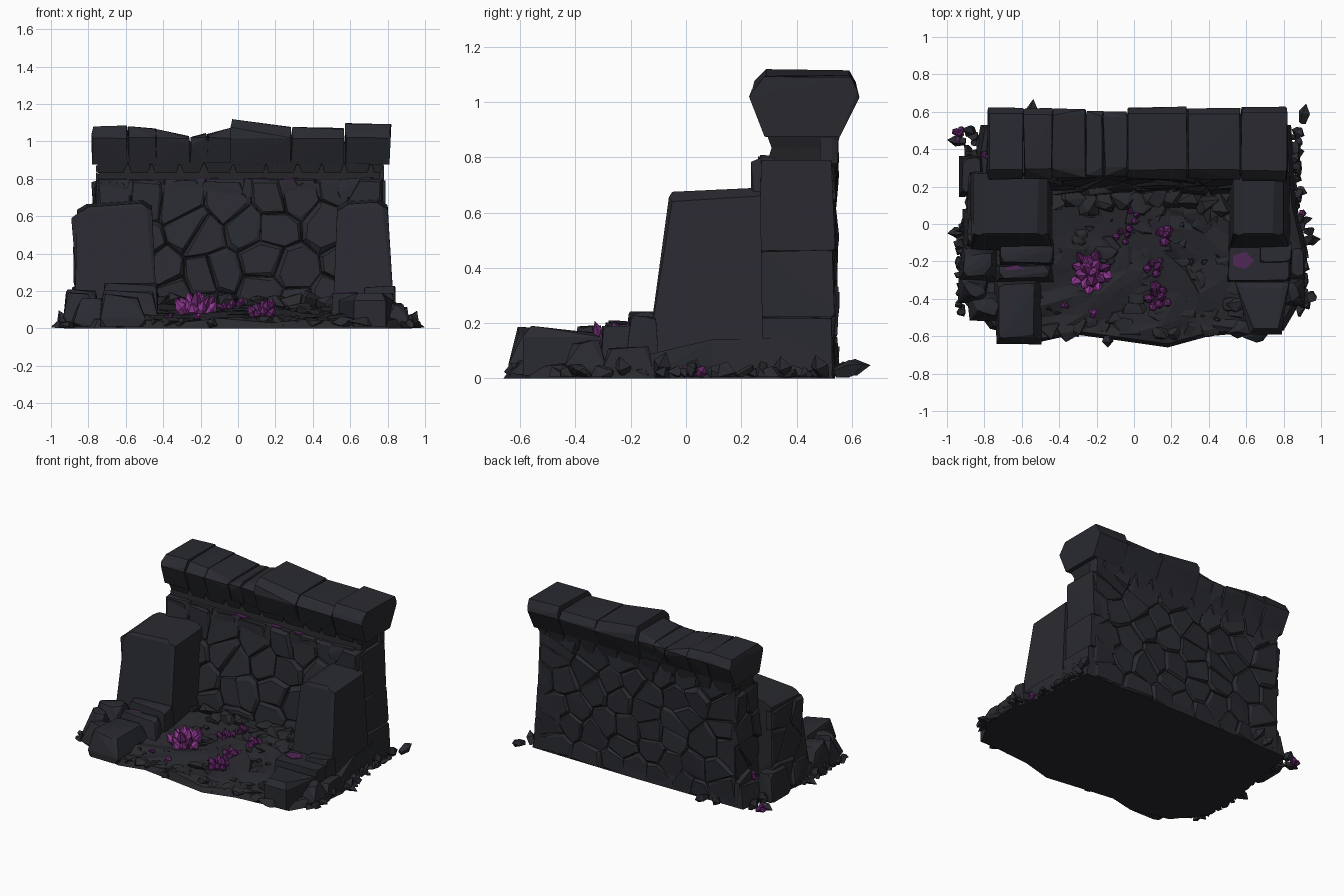
import bpy, bmesh, math, random
from mathutils import Vector as V

if "Cube" in bpy.data.objects:
    bpy.data.objects.remove(bpy.data.objects["Cube"])
U = random.Random(11).uniform
new = bmesh.new

def mat(name, *rgb):
    m = bpy.data.materials.new(name)
    m.diffuse_color = (*rgb, 1)
    m.use_nodes = True
    m.node_tree.nodes["Principled BSDF"].inputs["Base Color"].default_value = m.diffuse_color
    return m

STONE = mat("charcoal_stone", 0.0225, 0.0232, 0.0300)
FLOOR = mat("dark_floor_stone", 0.0215, 0.022, 0.0275)
MORTAR = mat("black_mortar", 0.016, 0.016, 0.019)
BRIGHT = mat("bright_violet_crystal", 0.27, 0.04, 0.28)
DEEP = mat("deep_violet_crystal", 0.115, 0.018, 0.125)
STAIN = mat("dull_violet_stain", 0.085, 0.02, 0.095)

def solid(bm, pts, mi=0):
    """Add one convex chunk."""
    r = bmesh.ops.convex_hull(bm, input=[bm.verts.new(p) for p in pts])
    for f in r["geom"]:
        if isinstance(f, bmesh.types.BMFace):
            f.material_index = mi
    dead = {v for v in r["geom_interior"] + r["geom_unused"] if isinstance(v, bmesh.types.BMVert)}
    bmesh.ops.delete(bm, geom=list(dead), context='VERTS')

def finish(name, bm, *mats):
    bmesh.ops.dissolve_limit(bm, angle_limit=0.02, verts=bm.verts[:], edges=bm.edges[:], delimit={'MATERIAL'})
    bmesh.ops.recalc_face_normals(bm, faces=bm.faces[:])
    me = bpy.data.meshes.new(name)
    bm.to_mesh(me)
    bm.free()
    for m in mats:
        me.materials.append(m)
    bpy.context.collection.objects.link(bpy.data.objects.new(name, me))

def block(bm, x0, x1, y0, y1, z0, z1, taper=0.0, c=0.015, j=0.008):
    """Chipped box: every corner is cut into three points."""
    pts = []
    for i in range(8):
        a, b, t = i & 1, i >> 1 & 1, i >> 2
        p = V(((x0 + taper * t, x1 - taper * t)[a], (y0 + taper * t, y1 - taper * t)[b], (z0, z1)[t]))
        p += V((U(-j, j), U(-j, j), U(-j, j) * t))
        for k in range(3):
            q = p.copy()
            q[k] += c * U(.5, 1.8) * (-1 if (a, b, t)[k] else 1)
            pts.append(q)
    solid(bm, pts)

def rock(bm, x, y, z, rx, ry, rz, n=9):
    ds = [V((U(-1, 1), U(-1, 1), U(-.8, 1))).normalized() for _ in range(n)]
    solid(bm, [(x + d.x * rx, y + d.y * ry, max(.004, z + d.z * rz)) for d in ds])

def spike(bm, base, d, length, r, mi=0, sides=5):
    b, d = V(base), V(d).normalized()
    s = d.orthogonal().normalized()
    t = d.cross(s)
    pts = [b + d * length]
    for h, k in ((0, .6), (.55, 1)):
        for i in range(sides):
            a = i * math.tau / sides + .4
            pts.append(b + d * length * h + (s * math.cos(a) + t * math.sin(a)) * r * k)
    solid(bm, [(p.x, p.y, max(p.z, .002)) for p in pts], mi)

def clip(poly, m, n):
    out = []
    for p, q in zip(poly, poly[1:] + poly[:1]):
        a, b = (p - m).dot(n), (q - m).dot(n)
        if a <= 0:
            out.append(p)
        if a * b < 0:
            out.append(p + (q - p) * (a / (a - b)))
    return out

def stones(bm, u, v, nu, nv, place, depth):
    """Irregular masonry: cells around jittered seeds, each a bevelled, tilted stone."""
    du, dv = (u[1] - u[0]) / nu, (v[1] - v[0]) / nv
    seeds = [V((u[0] + (i + .5 + (j % 2 - .5) * .4 + U(-.42, .42)) * du,
                v[0] + (j + .5 + U(-.36, .36)) * dv)) for i in range(nu) for j in range(nv)]
    for s in seeds:
        poly = [V((u[a], v[b])) for a, b in ((0, 0), (1, 0), (1, 1), (0, 1))]
        for o in seeds:
            if o is not s:
                poly = clip(poly, (s + o) / 2 + (s - o).normalized() * .0015, o - s)
        if len(poly) < 3:
            continue
        c = sum(poly, V((0, 0))) / len(poly)
        d, tilt, pts = depth * U(.6, 1.2), V((U(-.13, .13), U(-.13, .13))), []
        for k, h in ((1, -.03), (.985, .5 * d), (0, d)):
            for p in poly:
                e = (p - c) * (k or U(.74, .94))
                pts.append(place(c.x + e.x, c.y + e.y, h + (0 if k else e.dot(tilt))))
        solid(bm, pts)

# Rubble floor slab with a flat underside
outline = [(-.93, -.15), (-.92, -.36), (-.77, -.56), (-.5, -.63), (-.32, -.59), (-.1, -.62), (.18, -.66),
           (.4, -.6), (.62, -.58), (.8, -.57), (.9, -.4), (.93, -.15), (.87, .1), (.84, .53), (0, .54),
           (-.82, .53), (-.88, .2)]
def height(x, y):
    return .045 + .09 * min(1, max(0, (y + .55) / .75))
bm, rings, n = new(), [], len(outline)
for k, j in ((1, 0), (.97, 0), (.8, .03), (.6, .03), (.4, .03), (.2, .03)):
    flat = [(x * k + U(-j, j), y * k + U(-j, j)) for x, y in outline]
    rings.append([bm.verts.new((x, y, 0 if k == 1 else height(x, y) + U(-.02, .02))) for x, y in flat])
for a, b in zip(rings, rings[1:]):
    for i in range(n):
        m = (i + 1) % n
        bm.faces.new((a[i], a[m], b[m]))
        bm.faces.new((a[i], b[m], b[i]))
bm.faces.new(rings[-1])
bm.faces.new(rings[0][::-1])
finish("floor_slab", bm, FLOOR)

# Broken slabs and chips on the floor
bm = new()
for i in range(95):
    x, y = U(-.52, .6), U(-.55, .2)
    r = U(.04, .09) if i < 55 else U(.018, .035)
    rock(bm, x, y, height(x, y) - .005, r, r * U(.6, 1.1), r * (U(.2, .4) if i < 55 else .8), 12 if i < 55 else 8)
for i in range(16):
    rock(bm, -.62 + i * .085, -.56 + U(-.03, .02), .03, U(.06, .09), .06, U(.025, .045), 12)
for i in range(11):
    rock(bm, -.42 + i * .09, .13 + U(-.03, .03), .13, .08, .07, U(.05, .08), 12)
finish("floor_rubble", bm, FLOOR)

# Wall core, leaning slightly forward at the foot
bm = new()
solid(bm, [(x, y, z) for x in (-.745, .76)
           for y, z in ((.18, .01), (.52, .01), (.29, .77), (.52, .78), (.33, .9), (.52, .9))])
finish("wall_core", bm, MORTAR)

# Masonry faces
bm = new()
stones(bm, (-.75, .775), (.04, .80), 8, 4, lambda a, b, d: (a, .18 + .143 * min(b, .77) - d, b), .034)
finish("front_stones", bm, STONE)
bm = new()
stones(bm, (-.76, .78), (.003, .87), 8, 6, lambda a, b, d: (a, .515 + d, b), .026)
finish("back_stones", bm, STONE)
bm = new()
stones(bm, (.27, .53), (.003, .79), 2, 4, lambda a, b, d: (-.745 - d, a, b), .028)
stones(bm, (-.06, .28), (.003, .61), 2, 3, lambda a, b, d: (-.86 - d, a, b), .018)
finish("left_side_stones", bm, STONE)

# Large corner stones on the right end, three courses
bm = new()
for z0, z1, x1, y0 in ((.003, .22, .825, .24), (.222, .46, .805, .26), (.462, .79, .79, .265)):
    block(bm, .62, x1, y0, .535, z0, z1, .004, .01, .006)
finish("corner_stones", bm, STONE)

# Corbels and ledge stones under the coping
bm, x = new(), -.755
while x < .74:
    x1 = min(x + U(.1, .18), .785)
    a, b = x + U(.02, .05), x1 - U(.02, .05)
    solid(bm, [(p, y, .79) for p in (a, b) for y in (.325, .535)] + [(p, y, .89) for p in (x, x1) for y in (.29, .56)])
    x = x1
x = -.75
while x < .7:
    x1 = min(x + U(.12, .24), .78)
    block(bm, x, x1 - .003, .262, .45, .70, U(.775, .80), .005, .018, .008)
    x = x1
finish("corbels_and_ledge", bm, STONE)

# Heavy coping blocks: x0, x1, top z at x0, top z at x1, depth scale
bm = new()
for x0, x1, t0, t1, w in ((-.785, -.585, 1.08, 1.085, .97), (-.592, -.435, 1.08, 1.07, .95),
                          (-.44, -.255, 1.07, 1.03, .93), (-.26, -.16, 1.025, 1.045, .88),
                          (-.165, -.035, 1.04, 1.075, .87), (-.042, .285, 1.12, 1.075, .98),
                          (.28, .575, 1.075, 1.07, .96), (.57, .82, 1.10, 1.09, 1.0)):
    solid(bm, [(x + U(0, .014) * s, .43 + y * w * U(.97, 1.01), z + U(-.006, .003))
               for x, t, s in ((x0, t0, 1), (x1, t1, -1))
               for y, z in ((-.145, .88), (-.2, 1.02), (-.19, t - .045), (-.145, t),
                            (.165, t), (.192, t - .045), (.2, 1.02), (.13, .88))])
solid(bm, [(x, y, z) for x in (-.76, .79) for y, z in ((.31, .88), (.27, 1.0), (.59, 1.0), (.55, .88))])
finish("coping_blocks", bm, STONE)

# Leaning buttresses
for name, ends in (("left_buttress", ((-.875, -.86, .645, 1), (-.43, -.46, .665, -1))),
                   ("right_buttress", ((.505, .53, .66, 1), (.84, .80, .67, -1)))):
    bm = new()
    solid(bm, [p for b, t, z, s in ends for p in (
        (b, -.15, .01), (b, .28, .01), (t, -.05, z - .03), (t + s * .03, -.062, z - .015),
        (t + s * .06, -.05, z + .005), (t + s * .05, .27, z + .02), (t, .27, z - .01))])
    finish(name, bm, STONE)

# Kerb blocks around the front corners
bm = new()
for b in ((-.74, -.50, -.63, -.30, .01, .175, .03, .025, .015), (-.94, -.78, -.42, -.28, .01, .19, .03, .03, .015),
          (-.93, -.74, -.30, -.13, .01, .20, .03, .03, .015), (-.88, -.70, -.52, -.36, .01, .15, .03, .03, .015),
          (-.74, -.43, -.31, -.21, .01, .195, .02, .02), (-.72, -.42, -.22, -.10, .01, .235, .01, .02),
          (-.94, -.80, .15, .37, .01, .20, .02, .02), (-.91, -.78, -.13, .08, .01, .16, .02, .02),
          (.50, .84, -.31, -.11, .01, .19, .008, .012, .003), (.66, .85, -.22, -.10, .01, .22, .015),
          (.80, .91, -.44, -.28, .01, .13, .03, .03), (.82, .92, -.30, -.12, .01, .11, .02, .02)):
    block(bm, *b)
solid(bm, [(x, y, z) for x, y in ((.54, -.31), (.83, -.31), (.62, -.59), (.79, -.59)) for z in (.01, .15)] +
      [(.58, -.34, .165), (.79, -.34, .165), (.64, -.56, .19), (.77, -.56, .19)])
finish("kerb_blocks", bm, STONE)

# Splinters and shards along both sides and the rear corners
bm = new()
for s in (-1, 1):
    for i in range(30):
        y = -.46 + i * .032
        rock(bm, s * ((.90 if y < .05 else .86) + U(-.03, .04)), y, .015, U(.025, .045), U(.025, .05), U(.025, .055))
    for y, x, h in ((-.1, .91, .11), (-.22, .89, .09), (.36, .84, .09), (.5, .86, .1), (.02, .87, .08)):
        spike(bm, (s * x, y, 0), (s * .5, U(-.4, .4), 1), h, .035, 0, 4)
for base, d, ln in (((.9, -.09, .02), (1, .1, -.15), .10), ((-.9, .44, .02), (-1, .1, -.1), .10),
                    ((-.9, -.04, .02), (-1, -.1, -.15), .10), ((-.55, .55, .03), (.1, 1, .15), .12),
                    ((-.63, .54, .02), (-.3, 1, .3), .08), ((.90, .54, .02), (.2, 1, .3), .11),
                    ((-.14, -.59, .03), (0, -1, -.1), .07)):
    spike(bm, base, d, ln, .033, 0, 4)
finish("side_shards", bm, STONE)

# Violet crystal clusters: x, y, z, spread, count, length, thickness, material index
bm = new()
for cx, cy, cz, spread, count, ln, th, mi in (
        (-.23, -.26, .085, .075, 16, .145, .031, 0), (.115, -.23, .085, .035, 5, .085, .025, 1),
        (.13, -.39, .07, .05, 8, .10, .028, 1), (.16, -.06, .11, .025, 4, .085, .028, 1),
        (-.05, -.06, .11, .04, 5, .075, .022, 1), (.0, .05, .125, .025, 3, .07, .02, 1),
        (-.17, .17, .15, .02, 3, .07, .02, 1), (-.22, -.475, .065, .012, 3, .04, .018, 0),
        (-.37, -.44, .07, .012, 2, .04, .018, 1), (.88, .03, .03, .03, 4, .06, .022, 1),
        (-.94, .48, .02, .02, 4, .06, .02, 1), (-.79, .36, .17, .01, 2, .06, .02, 1)):
    for i in range(count):
        a, r = i * 2.4, math.sqrt((i + .3) / count) * .8
        ox, oy = r * math.cos(a), r * math.sin(a)
        spike(bm, (cx + ox * spread, cy + oy * spread, cz - .02), (ox, oy, .9),
              ln * (1.1 - .42 * r) * U(.8, 1.1), th * U(.8, 1.15), 1 if mi or i % 3 == 2 else 0)
finish("violet_crystals", bm, BRIGHT, DEEP)

# Thin violet stains on ledges
bm = new()
for x, y, z, w, d in ((.58, -.195, .191, .065, .05), (-.64, -.245, .196, .06, .03), (-.17, .295, .80, .07, .032),
                      (.10, .295, .80, .06, .032), (.28, .295, .80, .05, .032)):
    ring = [(x + w * math.cos(i * 1.26) * U(.8, 1), y + d * math.sin(i * 1.26) * U(.8, 1)) for i in range(5)]
    solid(bm, [(p, q, z + h) for p, q in ring for h in (-.004, .004)])
finish("violet_stains", bm, STAIN)
